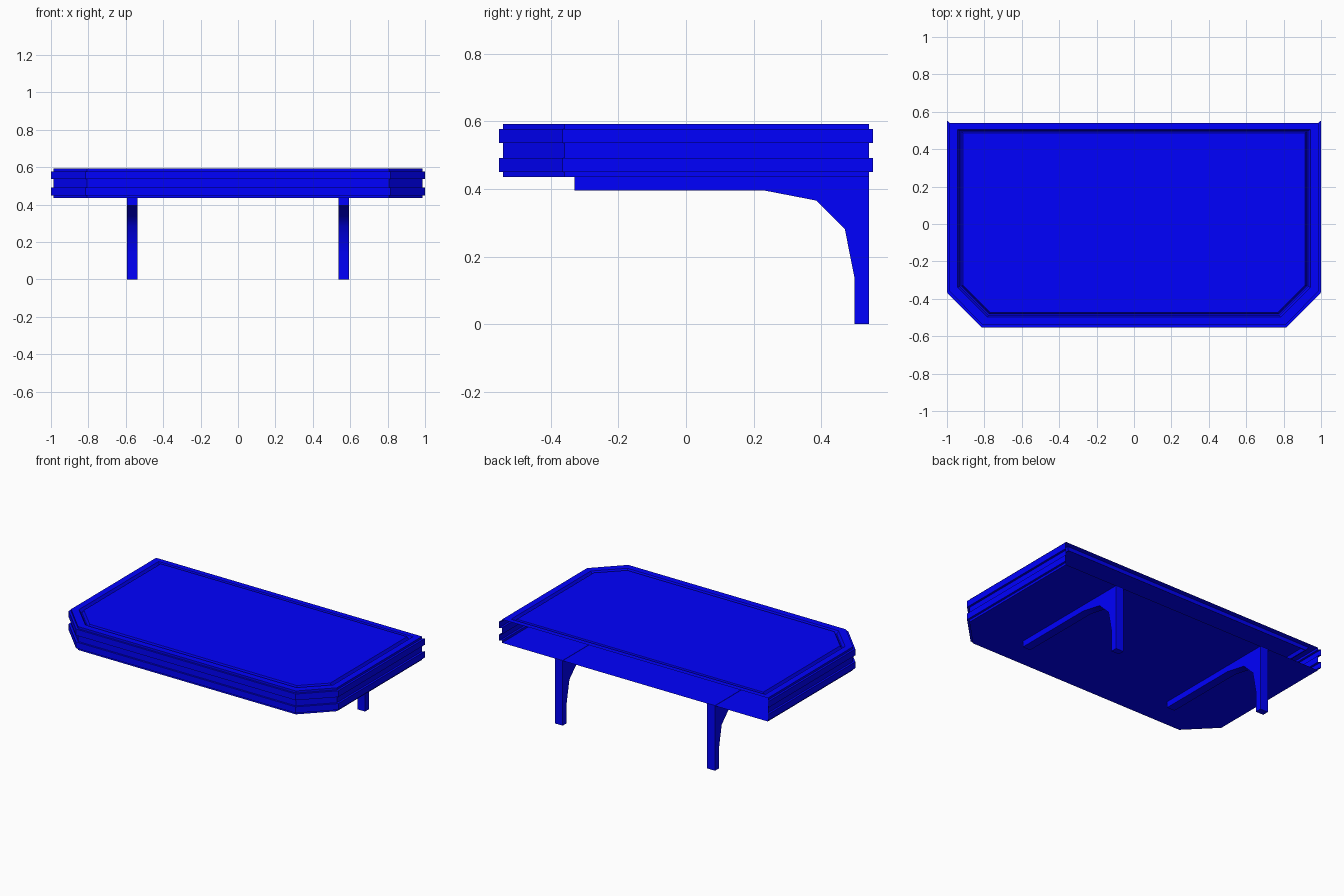
import bpy, bmesh, math

if "Cube" in bpy.data.objects:
    bpy.data.objects.remove(bpy.data.objects["Cube"])

blue = bpy.data.materials.new("blue")
blue.diffuse_color = (0, 0, 1, 1)
blue.use_nodes = True
blue.node_tree.nodes["Principled BSDF"].inputs["Base Color"].default_value = blue.diffuse_color


def finish(name, bm):
    mesh = bpy.data.meshes.new(name)
    bm.to_mesh(mesh)
    bm.free()
    mesh.materials.append(blue)
    obj = bpy.data.objects.new(name, mesh)
    bpy.context.collection.objects.link(obj)
    return obj


def outline(x, back, front, cut_x, cut_y):
    """Rectangle with cut front corners, from back left round the front to back right."""
    left = [(-x, back), (-x, cut_y), (-cut_x, front)]
    return left + [(-px, py) for px, py in reversed(left)]


def ring(bm, pts, z):
    return [bm.verts.new((x, y, z)) for x, y in pts]


def bridge(bm, a, b, closed):
    n = len(a)
    for i in range(n if closed else n - 1):
        j = (i + 1) % n
        bm.faces.new((a[i], a[j], b[j], b[i]))


body = outline(0.986, 0.541, -0.541, 0.808, -0.36)
band = outline(1.0, 0.553, -0.553, 0.815, -0.366)
# Groove with steep sloping walls
groove = [(outline(0.943, 0.506, -0.498, 0.783, -0.339), 0.592),
          (outline(0.931, 0.497, -0.488, 0.777, -0.334), 0.572),
          (outline(0.924, 0.494, -0.482, 0.774, -0.332), 0.572),
          (outline(0.914, 0.487, -0.474, 0.768, -0.328), 0.592)]

# Hollow canopy shell: floor, banded walls, grooved roof, open back
bm = bmesh.new()
levels = [(body, 0.435), (body, 0.45), (band, 0.45), (band, 0.492), (body, 0.492),
          (body, 0.536), (band, 0.536), (band, 0.578), (body, 0.578), (body, 0.592)]
rings = [ring(bm, p, z) for p, z in levels]
for a, b in zip(rings, rings[1:]):
    bridge(bm, a, b, False)
bm.faces.new(list(reversed(rings[0])))
roof = [rings[-1]] + [ring(bm, p, z) for p, z in groove]
for a, b in zip(roof, roof[1:]):
    bridge(bm, a, b, True)
bm.faces.new(roof[-1])
finish("canopy_shell", bm)

# Two wall brackets with a smooth curved inner edge
profile = [(-0.33, 0.437), (-0.33, 0.395), (0.235, 0.395), (0.385, 0.366),
           (0.47, 0.282), (0.498, 0.14), (0.498, 0), (0.541, 0), (0.541, 0.437)]
for name, cx in (("left_bracket", -0.565), ("right_bracket", 0.565)):
    bm = bmesh.new()
    face = bm.faces.new([bm.verts.new((cx - 0.029, y, z)) for y, z in profile])
    ext = bmesh.ops.extrude_face_region(bm, geom=[face])
    moved = [v for v in ext["geom"] if isinstance(v, bmesh.types.BMVert)]
    bmesh.ops.translate(bm, verts=moved, vec=(0.058, 0, 0))
    bmesh.ops.recalc_face_normals(bm, faces=bm.faces)
    obj = finish(name, bm)
    bpy.ops.object.select_all(action='DESELECT')
    obj.select_set(True)
    bpy.context.view_layer.objects.active = obj
    bpy.ops.object.shade_smooth_by_angle(angle=math.radians(45))
